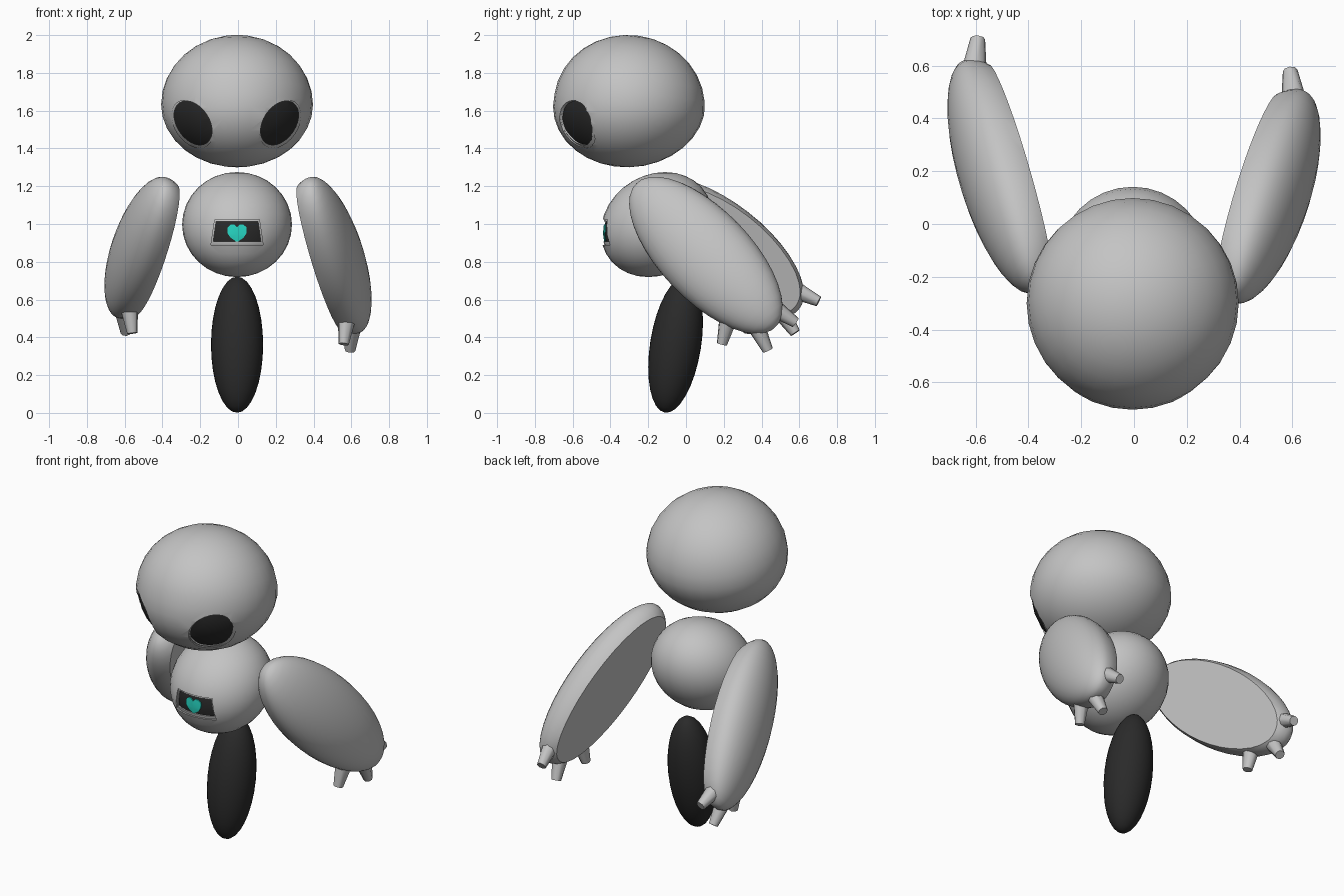
import bpy, bmesh, math
from mathutils import Matrix, Vector

if "Cube" in bpy.data.objects:
    bpy.data.objects.remove(bpy.data.objects["Cube"])


def material(name, rgb):
    m = bpy.data.materials.new(name)
    m.diffuse_color = (*rgb, 1)
    m.use_nodes = True
    m.node_tree.nodes["Principled BSDF"].inputs["Base Color"].default_value = m.diffuse_color
    return m


MATS = [material("shell grey", (0.55, 0.55, 0.55)),
        material("charcoal", (0.023, 0.023, 0.023)),
        material("teal", (0.02, 0.68, 0.55))]
GREY, DARK, TEAL = 0, 1, 2
MID = -0.005  # centre line of head and body


def make(name, bm, mat, matrix=Matrix()):
    """Turn a bmesh into an object; all parts share the same material slots."""
    bm.transform(matrix)
    bmesh.ops.recalc_face_normals(bm, faces=bm.faces)
    for f in bm.faces:
        f.material_index = mat
    me = bpy.data.meshes.new(name)
    bm.to_mesh(me)
    bm.free()
    for m in MATS:
        me.materials.append(m)
    ob = bpy.data.objects.new(name, me)
    bpy.context.collection.objects.link(ob)
    return ob


def select(ob):
    bpy.ops.object.select_all(action='DESELECT')
    ob.select_set(True)
    bpy.context.view_layer.objects.active = ob


def smooth(ob, angle=32):
    select(ob)
    bpy.ops.object.shade_smooth_by_angle(angle=math.radians(angle))


def boolean(ob, tool, operation='DIFFERENCE'):
    """Apply a boolean and discard the tool."""
    mod = ob.modifiers.new("cut", 'BOOLEAN')
    mod.operation, mod.solver, mod.object = operation, 'EXACT', tool
    select(ob)
    bpy.ops.object.modifier_apply(modifier=mod.name)
    bpy.data.objects.remove(tool)


def ball(name, matrix, radii, mat, lower=None, lean=0, segs=32):
    """Ellipsoid whose lower half may have its own height and lean."""
    bm = bmesh.new()
    bmesh.ops.create_uvsphere(bm, u_segments=segs, v_segments=segs // 2, radius=1)
    for v in bm.verts:
        low = v.co.z < 0
        z = v.co.z * (lower if lower and low else radii[2])
        v.co = (v.co.x * radii[0], v.co.y * radii[1] + (lean * z if low else 0), z)
    return make(name, bm, mat, matrix)


def prism(name, outline, y0, y1, mat):
    """Extrude an x-z outline along y."""
    bm = bmesh.new()
    face = bm.faces.new([bm.verts.new((x, y0, z)) for x, z in outline])
    ext = bmesh.ops.extrude_face_region(bm, geom=[face])["geom"]
    bmesh.ops.translate(bm, vec=(0, y1 - y0, 0),
                        verts=[e for e in ext if isinstance(e, bmesh.types.BMVert)])
    return make(name, bm, mat)


def recess(body, outline, core, y0, y1):
    """Sink an outlined opening into a body; its floor takes the core's colour."""
    cutter = prism("cutter", outline, y0, y1, GREY)
    boolean(cutter, core)
    boolean(body, cutter)


# Head, tipped slightly forward, with two slanted sunken eyes in a grey lip
head_m = Matrix.Translation((MID, -0.3, 1.632)) @ Matrix.Rotation(math.radians(-8), 4, 'X')


def head_shape(name, k, mat):
    return ball(name, head_m, (0.402 * k, 0.4 * k, 0.368 * k), mat, 0.335 * k, 0.1)


def eye_outline(side, scale, dx, dz):
    tilt, pts = math.radians(34), []
    for i in range(28):
        t = math.tau * i / 28
        a, b = 0.131 * scale * math.cos(t), 0.087 * scale * math.sin(t)
        pts.append((side * (0.229 + dx + a * math.sin(tilt) + b * math.cos(tilt)) - 0.009,
                    1.535 + dz + a * math.cos(tilt) - b * math.sin(tilt)))
    return pts


head = head_shape("head", 1, GREY)
for side in (-1, 1):
    recess(head, eye_outline(side, 1.06, 0.004, -0.006),
           head_shape("core", 0.985, GREY), -0.8, -0.35)
    recess(head, eye_outline(side, 0.98, 0, 0), head_shape("core", 0.965, DARK), -0.8, -0.35)
smooth(head)

# Torso, leaning back towards the top, with a sunken chest screen in a grey lip
slant = Matrix()
slant[1][2] = 0.16
torso_m = Matrix.Translation((MID, -0.155, 0.997)) @ slant


def torso_shape(name, k, mat):
    return ball(name, torso_m, (0.291 * k, 0.293 * k, 0.278 * k), mat)


def trapezoid(bottom, top, z0, z1):
    return [(MID - bottom, z0), (MID + bottom, z0), (MID + top, z1), (MID - top, z1)]


torso = torso_shape("torso", 1, GREY)
recess(torso, trapezoid(0.138, 0.118, 0.89, 1.023), torso_shape("core", 0.97, GREY), -0.6, -0.25)
recess(torso, trapezoid(0.126, 0.111, 0.907, 1.013), torso_shape("core", 0.94, DARK), -0.6, -0.25)
smooth(torso)

# Heart sign: thin curved plate on the screen
half = [(0, 0.982), (0.014, 0.997), (0.034, 0.997), (0.051, 0.981), (0.051, 0.952),
        (0.034, 0.927), (0, 0.904)]
outline = [(x + MID, z) for x, z in half + [(-x, z) for x, z in reversed(half[1:-1])]]
heart = prism("chest_heart", outline, -0.6, -0.417, TEAL)
boolean(heart, torso_shape("core", 0.96, TEAL), 'INTERSECT')
smooth(heart)

# Lower body pod
pod_m = Matrix.Translation((MID, -0.055, 0.361)) @ Matrix.Rotation(math.radians(-9), 4, 'X')
smooth(ball("lower_body", pod_m, (0.138, 0.135, 0.364), DARK))

# Arms: paddles with a flat inner face and three stubby fingers each.
# Local axes: x along the arm, y across it, z outwards.
FINGERS = [((0.32, -0.13, -0.01), (0.398, -0.266, -0.05)),
           ((0.44, -0.06, -0.01), (0.594, -0.114, -0.065)),
           ((0.44, 0.06, -0.01), (0.590, 0.094, -0.065))]
ARMS = [("right", 1, 46, (0.51, 0.105, 0.835)),
        ("left", -1, 37.7, (0.51, 0.18, 0.875))]

for label, side, angle, centre in ARMS:
    c, s = math.cos(math.radians(angle)), math.sin(math.radians(angle))
    u = Vector((0.246, 0.969 * c, -0.969 * s))
    v = Vector((0, s, c))
    frame = Matrix((u, v, u.cross(v))).transposed().to_4x4()
    arm_m = Matrix.Scale(side, 4, (1, 0, 0)) @ Matrix.Translation(centre) @ frame

    bm = bmesh.new()
    bmesh.ops.create_uvsphere(bm, u_segments=32, v_segments=20, radius=1,
                              matrix=Matrix.Rotation(math.pi / 2, 4, 'Y'))
    for p in bm.verts:
        p.co = (p.co.x * 0.545, p.co.y * 0.24, p.co.z * (0.15 if p.co.z > 0 else 0.21))
    # Flat inner face
    bmesh.ops.bisect_plane(bm, geom=bm.verts[:] + bm.edges[:] + bm.faces[:],
                           plane_co=(0, 0, -0.08), plane_no=(0, 0, 1), clear_inner=True)
    bmesh.ops.holes_fill(bm, edges=[e for e in bm.edges if e.is_boundary], sides=0)
    smooth(make(label + "_arm", bm, GREY, arm_m))

    for i, (base, tip) in enumerate(FINGERS):
        base, tip = Vector(base), Vector(tip)
        axis = tip - base
        place = Matrix.Translation((base + tip) / 2) @ axis.to_track_quat('Z', 'Y').to_matrix().to_4x4()
        bm = bmesh.new()
        bmesh.ops.create_cone(bm, cap_ends=True, segments=8, radius1=0.052, radius2=0.028,
                              depth=axis.length, matrix=place)
        smooth(make(f"{label}_finger_{i + 1}", bm, GREY, arm_m), 50)
